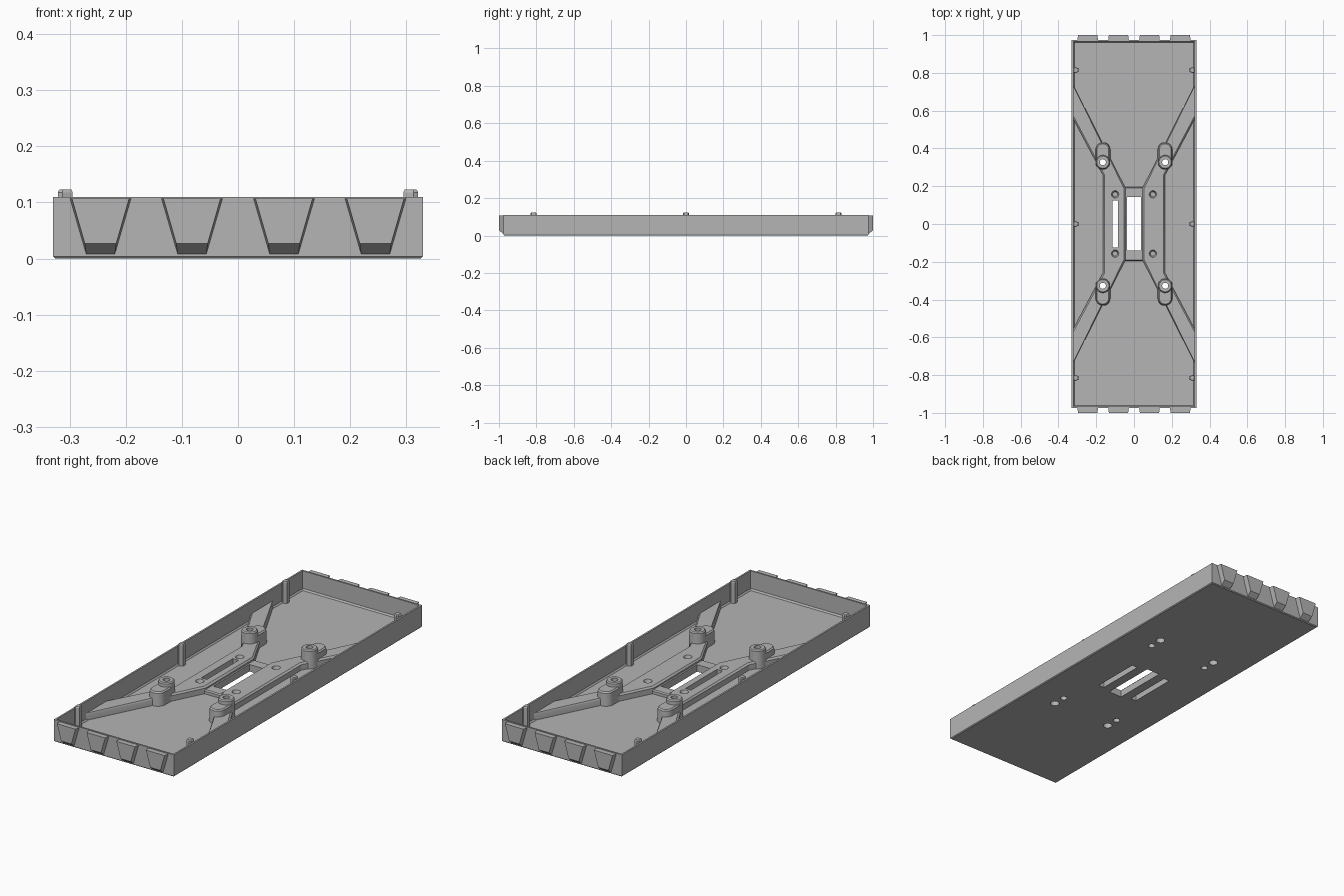
import bpy, bmesh, math
from mathutils import Vector, Matrix

cube = bpy.data.objects.get("Cube")
if cube:
    bpy.data.objects.remove(cube, do_unlink=True)

GREY = (0.46, 0.46, 0.46, 1)
grey = bpy.data.materials.new("plain grey")
grey.use_nodes = True
grey.diffuse_color = GREY
grey.node_tree.nodes["Principled BSDF"].inputs["Base Color"].default_value = GREY


def make(name, bm):
    bmesh.ops.recalc_face_normals(bm, faces=bm.faces)
    mesh = bpy.data.meshes.new(name)
    bm.to_mesh(mesh)
    bm.free()
    mesh.materials.append(grey)
    ob = bpy.data.objects.new(name, mesh)
    bpy.context.collection.objects.link(ob)
    return ob


def box(bm, x0, x1, y0, y1, z0, z1):
    size = Matrix.Diagonal((x1 - x0, y1 - y0, z1 - z0, 1))
    mid = Matrix.Translation(((x0 + x1) / 2, (y0 + y1) / 2, (z0 + z1) / 2))
    return bmesh.ops.create_cube(bm, size=1, matrix=mid @ size)["verts"]


def cone(bm, x, y, z0, z1, r0, r1):
    bmesh.ops.create_cone(bm, cap_ends=True, segments=32, radius1=r0, radius2=r1,
                          depth=z1 - z0, matrix=Matrix.Translation((x, y, (z0 + z1) / 2)))


def hull(bm, points):
    verts = [bm.verts.new(p) for p in points]
    bmesh.ops.convex_hull(bm, input=verts)


def slab(points, z0, z1, chamfer):
    """Extruded outline with a chamfered top edge."""
    bm = bmesh.new()
    face = bm.faces.new([bm.verts.new((x, y, z0)) for x, y in points])
    out = bmesh.ops.extrude_face_region(bm, geom=[face], use_keep_orig=True)["geom"]
    for v in out:
        if isinstance(v, bmesh.types.BMVert):
            v.co.z = z1 - chamfer
    bmesh.ops.recalc_face_normals(bm, faces=bm.faces)
    bm.faces.ensure_lookup_table()
    top = [f for f in bm.faces if f.normal.z > 0.9]
    bmesh.ops.inset_region(bm, faces=top, thickness=chamfer, depth=chamfer)
    return bm


X, Y, TOP, FLOOR, BAND = 0.33, 0.975, 0.11, 0.015, 0.05
SIDES = [(sx, sy) for sx in (-1, 1) for sy in (-1, 1)]
BOSS_X, BOSS_Y, TAIL_Y, BOSS_R = 0.165, 0.327, 0.393, 0.037
cut_parts = []

# Tray: bevelled box whose top is inset and sunk to the floor
bm = bmesh.new()
box(bm, -X, X, -Y, Y, 0, TOP)
bmesh.ops.bevel(bm, geom=[e for e in bm.edges if max(v.co.z for v in e.verts) < 0.01],
                offset=0.004, segments=1, affect='EDGES')
top = [f for f in bm.faces if f.normal.z > 0.9]
bmesh.ops.inset_region(bm, faces=top, thickness=0.012)
bmesh.ops.inset_region(bm, faces=top, thickness=0.0005, depth=FLOOR - TOP + 0.008)
bmesh.ops.inset_region(bm, faces=top, thickness=0.008, depth=-0.008)
cut_parts.append(make("tray", bm))

# Raised bands that form the X
half = [(0.329, 0.75), (0.045, 0.19), (0.045, -0.19), (0.329, -0.75),
        (0.329, -0.57), (0.165, -0.26), (0.165, 0.26), (0.329, 0.57)]
for side, s in (("left", 1), ("right", -1)):
    cut_parts.append(make(side + "_band", slab([(s * x, y) for x, y in half], 0.008, BAND, 0.008)))

# Low bridge between the bands
bridge = [(-0.06, -0.195), (0.06, -0.195), (0.06, 0.195), (-0.06, 0.195)]
cut_parts.append(make("bridge", slab(bridge, 0.008, 0.035, 0.006)))

# Screw bosses, each with a lower rounded tail
for sx, sy in SIDES:
    x = sx * BOSS_X
    bm = bmesh.new()
    cone(bm, x, sy * BOSS_Y, 0.008, 0.1, BOSS_R + 0.003, BOSS_R)
    bm.faces.ensure_lookup_table()
    cap = [f for f in bm.faces if f.normal.z > 0.9]
    bmesh.ops.inset_region(bm, faces=cap, thickness=0.005, depth=0.005)
    cut_parts.append(make("screw_boss", bm))
    bm = bmesh.new()
    points = []
    for i in range(32):
        a = math.tau * i / 32
        for y in (BOSS_Y, TAIL_Y):
            for z, r in ((0.008, 0.04), (0.078, BOSS_R), (0.084, 0.031)):
                points.append((x + r * math.cos(a), sy * y + r * math.sin(a), z))
    hull(bm, points)
    for v in [v for v in bm.verts if not v.link_faces]:
        bm.verts.remove(v)
    cut_parts.append(make("boss_tail", bm))

# Cutters: slots, screw holes, blind sockets
bm = bmesh.new()
box(bm, -0.037, 0.037, -0.14, 0.142, -0.1, 0.3)
box(bm, -0.115, -0.084, -0.124, 0.124, -0.1, 0.3)
box(bm, 0.084, 0.115, -0.124, 0.124, -0.1, 0.04)
for sx, sy in SIDES:
    cone(bm, sx * BOSS_X, sy * BOSS_Y, -0.1, 0.3, 0.016, 0.016)
    cone(bm, sx * BOSS_X, sy * TAIL_Y, -0.1, 0.05, 0.021, 0.021)
    cone(bm, sx * 0.1, sy * 0.157, 0.03, 0.07, 0.013, 0.026)
cutter = make("hole_cutter", bm)
cutter.hide_render = True
for ob in cut_parts:
    mod = ob.modifiers.new("holes", 'BOOLEAN')
    mod.operation, mod.solver, mod.object = 'DIFFERENCE', 'EXACT', cutter
    bpy.context.view_layer.objects.active = ob
    bpy.ops.object.modifier_apply(modifier=mod.name)
bpy.data.objects.remove(cutter, do_unlink=True)

# Tapered lugs on both ends
for end, s in (("front", -1), ("back", 1)):
    bm = bmesh.new()
    for x in (-0.245, -0.082, 0.082, 0.245):
        hull(bm, [(x + k * w, s * y, z) for k in (-1, 1)
                  for w, y, z in ((0.055, 0.97, 0.107), (0.025, 0.97, 0.004),
                                  (0.051, 1.0, 0.107), (0.028, 1.0, 0.027))])
    make(end + "_lugs", bm)

# Locating posts along the side walls, with chamfered tips above the rim
for s in (-1, 1):
    for y in (-0.815, 0, 0.815):
        bm = bmesh.new()
        points = [(0.325, -0.012), (0.325, 0.012), (0.315, 0.016), (0.292, 0.01),
                  (0.292, -0.01), (0.315, -0.016)]
        hull(bm, [(s * (0.306 + (px - 0.306) * k * 0.8), y + py * k, z) for px, py in points
                  for z, k in ((0.008, 1), (0.118, 1), (0.123, 0.8))])
        make("locating_post", bm)

# Smooth round walls, keep edges sharp
for ob in bpy.context.view_layer.objects:
    ob.select_set(ob.type == 'MESH' and grey.name in ob.data.materials)
bpy.ops.object.shade_smooth_by_angle(angle=math.radians(25))
